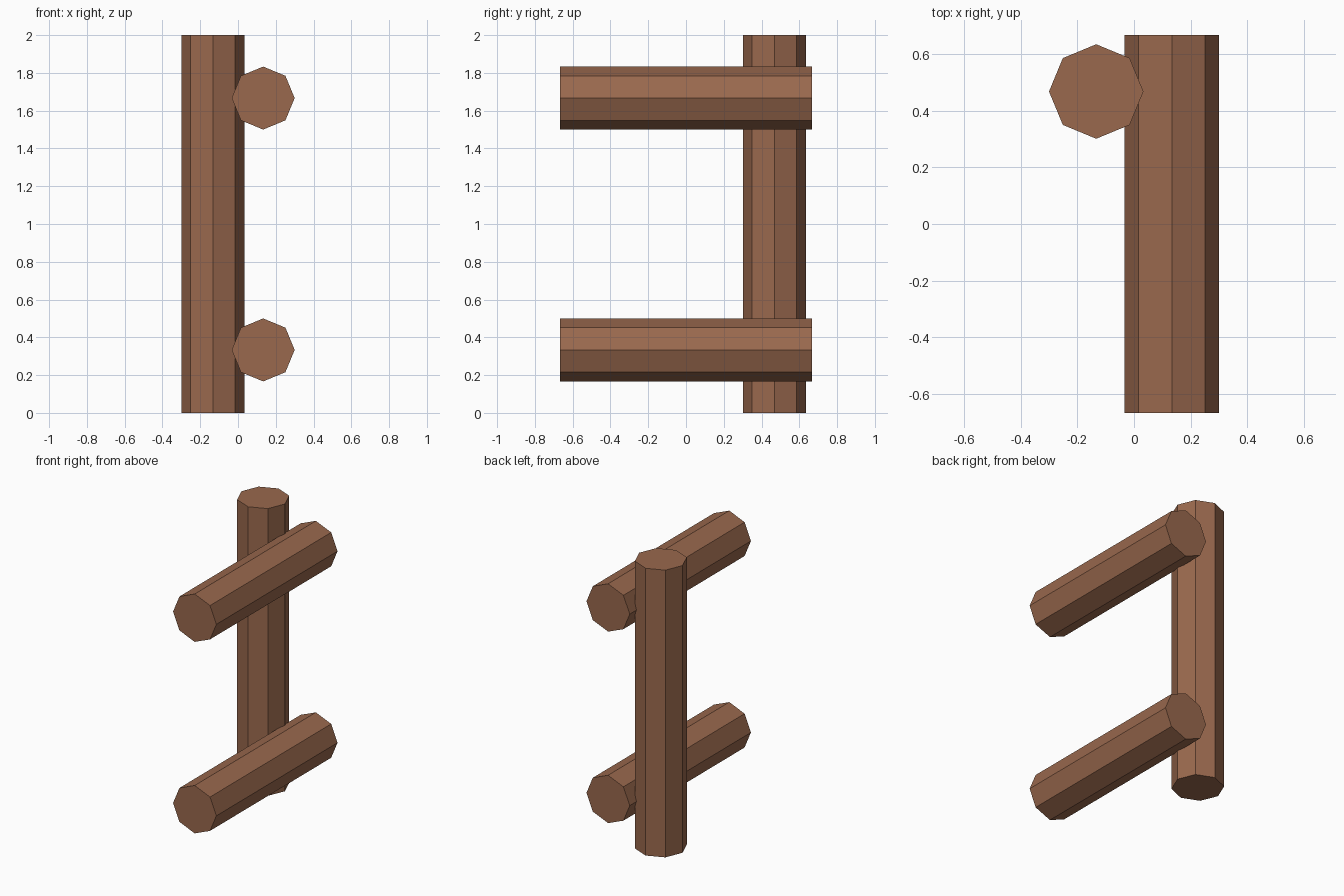
import bpy
import math

if "Cube" in bpy.data.objects:
    bpy.data.objects.remove(bpy.data.objects["Cube"])

R = 1 / 6            # log radius
X = 0.1333           # sideways offset of post and rails

wood = bpy.data.materials.new("brown_wood")
wood.diffuse_color = (0.32, 0.14, 0.075, 1)
wood.use_nodes = True
wood.node_tree.nodes["Principled BSDF"].inputs["Base Color"].default_value = wood.diffuse_color


def log(name, length, location, rotation=(0, 0, 0)):
    """Eight-sided flat-shaded log with corners on its axes."""
    bpy.ops.mesh.primitive_cylinder_add(
        vertices=8, radius=R, depth=length, location=location, rotation=rotation)
    obj = bpy.context.object
    obj.name = name
    obj.data.materials.append(wood)
    return obj


# Upright post at the back
log("post", 2.0, (-X, 0.4675, 1.0))

# Two horizontal rails running front to back beside the post
for name, z in (("lower_rail", 1 / 3), ("upper_rail", 5 / 3)):
    log(name, 4 / 3, (X, 0, z), (math.radians(90), 0, 0))
